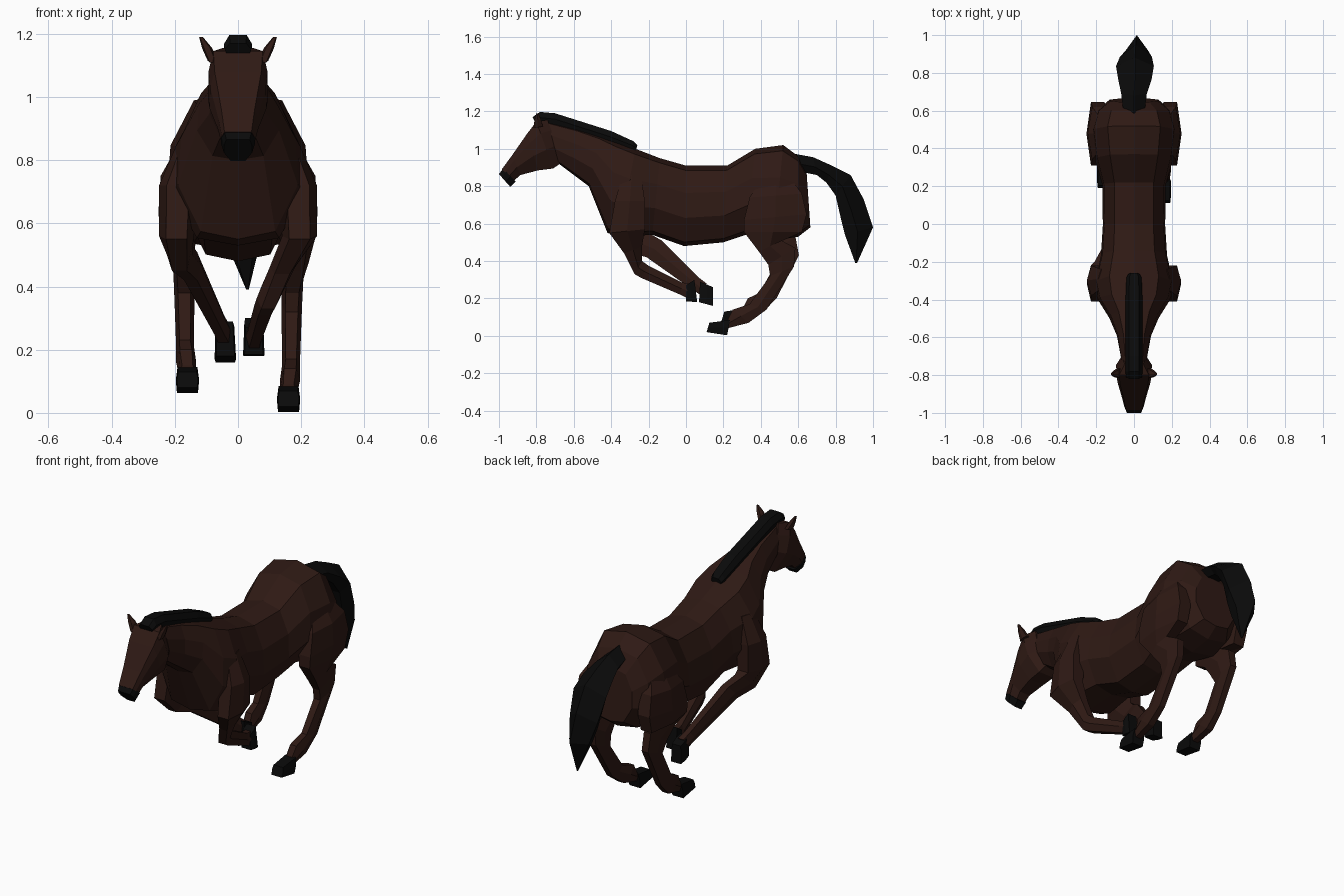
import bpy, bmesh

def material(name, rgb):
    m = bpy.data.materials.new(name)
    m.diffuse_color = (*rgb, 1)
    return m

COAT = material("coat", (0.028, 0.010, 0.007))
BLACK = material("black_hair", (0.003, 0.003, 0.003))

# Half cross-sections: (sideways fraction, bottom-to-top fraction)
ROUND = [(0, 0), (.62, .05), (1, .35), (.95, .66), (.62, .94), (0, 1)]
HEAD = [(.5, 0), (1, .4), (.98, .75), (.82, 1)]
LIMB = [(.6, 0), (1, .5), (.6, 1)]
BOX = [(.9, 0), (1, .5), (.85, 1)]
RIDGE = [(.8, 0), (1, .55), (.6, 1)]
TAIL = [(.6, 0), (1, .45), (0, 1)]

def loft(name, half, sections, mat):
    """Section: top y, top z, bottom y, bottom z, half width, centre x."""
    bm = bmesh.new()
    ring = half + [(-u, t) for u, t in reversed(half) if u]
    rings = []
    for yt, zt, yb, zb, w, x in sections:
        rings.append([bm.verts.new((x + u * w, yb + (yt - yb) * t, zb + (zt - zb) * t))
                      for u, t in ring])
    n = len(ring)
    for a, b in zip(rings, rings[1:]):
        for i in range(n):
            j = (i + 1) % n
            bm.faces.new((a[i], a[j], b[j], b[i]))
    bm.faces.new(rings[0])
    bm.faces.new(rings[-1])
    bmesh.ops.recalc_face_normals(bm, faces=bm.faces)
    me = bpy.data.meshes.new(name)
    bm.to_mesh(me)
    bm.free()
    me.materials.append(mat)
    ob = bpy.data.objects.new(name, me)
    bpy.context.collection.objects.link(ob)

def centred(rows):
    return [(*r, 0) for r in rows]

# Trunk and neck, rump to poll
loft("body", ROUND, centred([
    (.645, .87, .665, .58, .13),
    (.60, .96, .60, .53, .195),
    (.52, 1.02, .47, .51, .225),
    (.37, 1.0, .32, .54, .205),
    (.22, .91, .20, .50, .168),
    (0, .91, -.01, .48, .165),
    (-.14, .95, -.18, .54, .175),
    (-.27, 1.0, -.36, .53, .21),
    (-.37, 1.04, -.42, .55, .19),
    (-.46, 1.07, -.52, .80, .13),
    (-.58, 1.11, -.60, .86, .09),
    (-.74, 1.15, -.68, .92, .07)]), COAT)

# Head and muzzle
loft("head", HEAD, centred([
    (-.74, 1.155, -.66, .93, .06),
    (-.80, 1.145, -.71, .895, .095),
    (-.85, 1.08, -.79, .885, .09),
    (-.93, .965, -.885, .86, .065),
    (-.985, .89, -.92, .83, .052)]), COAT)
loft("muzzle", HEAD, centred([
    (-.978, .895, -.91, .825, .054),
    (-1.0, .865, -.94, .797, .045)]), BLACK)

# Mane with forelock
loft("mane", RIDGE, centred([
    (-.26, 1.02, -.27, .98, .03),
    (-.28, 1.04, -.29, .99, .04),
    (-.40, 1.095, -.42, 1.03, .045),
    (-.70, 1.19, -.70, 1.12, .045),
    (-.78, 1.197, -.78, 1.13, .045),
    (-.82, 1.17, -.80, 1.13, .042)]), BLACK)

# Tail
loft("tail", TAIL, [
    (.57, .975, .60, .88, .055, 0),
    (.68, .955, .70, .86, .068, 0),
    (.78, .91, .75, .82, .088, .005),
    (.88, .86, .80, .75, .10, .005),
    (.95, .73, .83, .62, .085, .01),
    (1.0, .58, .85, .54, .06, .015),
    (.915, .39, .905, .39, .004, .03)], BLACK)

# Hind legs: the left one is carried higher and further back at the hoof
THIGH_AND_SHANK = [
    (.42, .86, .54, .87, .04, .14),
    (.34, .74, .62, .76, .06, .185),
    (.31, .62, .645, .65, .06, .192),
    (.31, .555, .62, .555, .055, .19),
    (.39, .45, .51, .51, .045, .18),
    (.44, .38, .585, .47, .035, .172),
    (.45, .32, .577, .37, .033, .17),
    (.34, .17, .43, .14, .028, .168),
    (.25, .14, .335, .07, .032, .165),
    (.225, .09, .22, .04, .028, .16)]
HIND_HOOF = [(.235, .085, .22, .003, .037, .16), (.125, .07, .11, .02, .034, .16)]
for side, s, dy, dz in (("right", 1, 0, 0), ("left", -1, .08, .06)):
    def place(rows, start):
        out = []
        for i, (a, b, c, d, w, x) in enumerate(rows):
            ky = dy * min(1, max(0, (i + start - 5) / 3))
            kz = dz if i + start > 3 else 0
            out.append((a + ky, b + kz, c + ky, d + kz, w, s * x))
        return out
    loft(f"{side}_hind_leg", LIMB, place(THIGH_AND_SHANK, 0), COAT)
    loft(f"{side}_hind_hoof", BOX, place(HIND_HOOF, 10), BLACK)

# Front legs, folded back under the chest
def shoulder(s):
    return [(-.34, .86, -.24, .86, .04, s * .15),
            (-.38, .72, -.22, .72, .06, s * .19),
            (-.41, .55, -.22, .57, .055, s * .195)]

loft("right_front_leg", LIMB, shoulder(1) + [
    (-.33, .44, -.235, .48, .04, .14),
    (-.275, .33, -.235, .40, .035, .095),
    (-.24, .31, -.20, .375, .033, .085),
    (-.03, .22, -.02, .285, .026, .055),
    (.01, .20, .02, .28, .028, .05)], COAT)
loft("right_front_hoof", BOX, [
    (0, .27, .045, .30, .03, .05), (0, .185, .06, .18, .034, .05)], BLACK)

loft("left_front_leg", LIMB, shoulder(-1) + [
    (-.31, .45, -.20, .55, .04, -.185),
    (-.21, .42, -.13, .51, .034, -.15),
    (.03, .25, .07, .31, .026, -.06),
    (.075, .22, .11, .28, .028, -.045)], COAT)
loft("left_front_hoof", BOX, [
    (.075, .29, .145, .26, .03, -.042), (.07, .18, .145, .16, .034, -.04)], BLACK)

# Ears
for side, s in (("right", 1), ("left", -1)):
    loft(f"{side}_ear", LIMB, [
        (-.815, 1.11, -.765, 1.12, .016, s * .08),
        (-.81, 1.155, -.775, 1.155, .016, s * .098),
        (-.80, 1.19, -.79, 1.19, .006, s * .117)], COAT)
